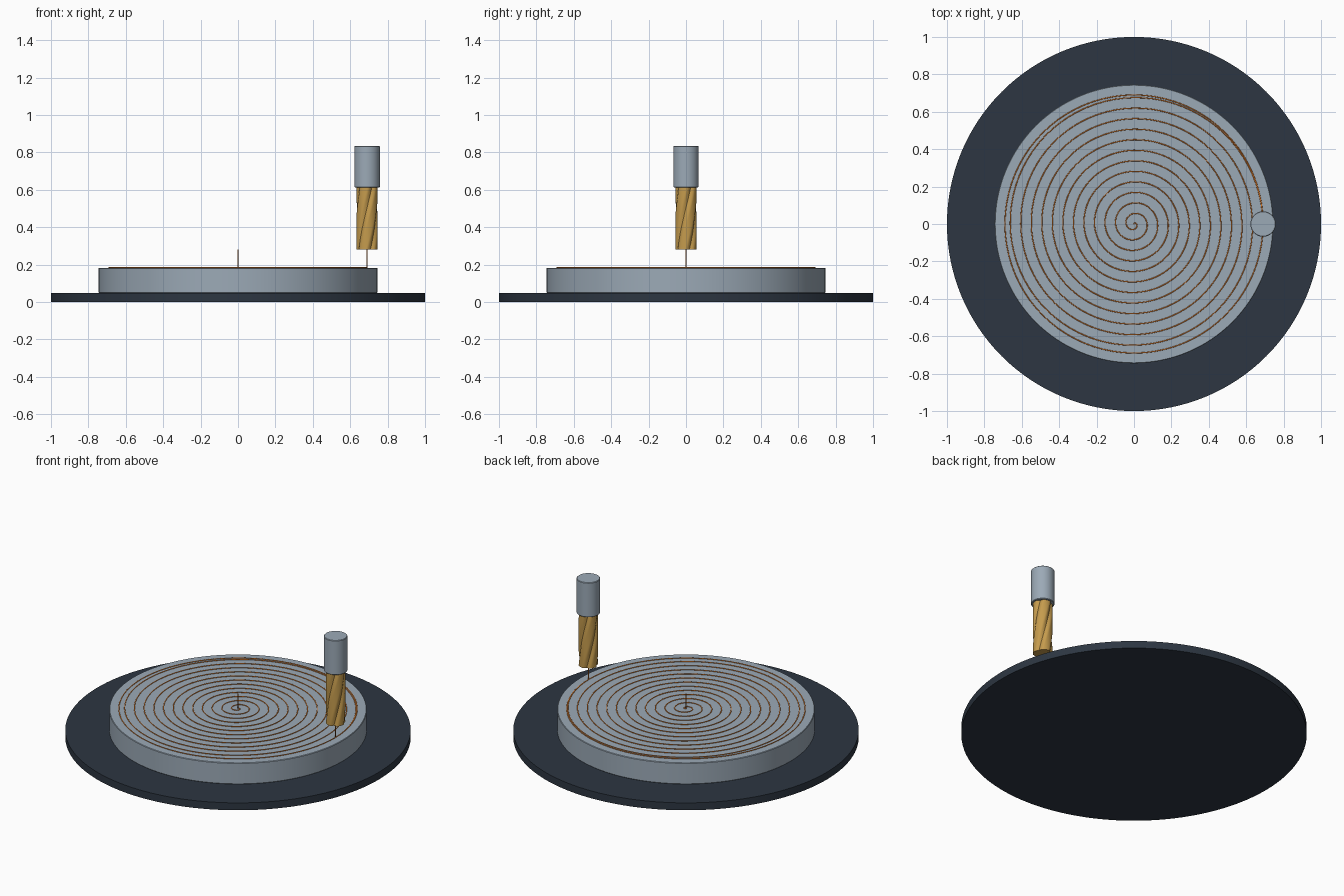
import bpy, bmesh, math
from mathutils import Vector

if "Cube" in bpy.data.objects:
    bpy.data.objects.remove(bpy.data.objects["Cube"])


def material(name, rgb):
    m = bpy.data.materials.new(name)
    m.diffuse_color = (*rgb, 1)
    m.use_nodes = True
    m.node_tree.nodes["Principled BSDF"].inputs["Base Color"].default_value = m.diffuse_color
    return m


DARK = material("dark slate", (0.026, 0.037, 0.054))
STEEL = material("steel grey", (0.33, 0.40, 0.47))
GOLD = material("gold coating", (0.56, 0.33, 0.075))
ORANGE = material("path orange", (0.90, 0.25, 0.03))

BASE_TOP, STOCK_TOP, TIP, NECK, TOOL_TOP = 0.047, 0.183, 0.28, 0.613, 0.834
TOOL_X = 0.69


def smooth(ob):
    bpy.ops.object.select_all(action='DESELECT')
    ob.select_set(True)
    bpy.context.view_layer.objects.active = ob
    bpy.ops.object.shade_smooth_by_angle(angle=math.radians(35))


def cylinder(name, radius, z0, z1, mat, x=0, bevel=0.0, sides=128):
    bpy.ops.mesh.primitive_cylinder_add(vertices=sides, radius=radius,
                                        depth=z1 - z0, location=(x, 0, (z0 + z1) / 2))
    ob = bpy.context.object
    ob.name = name
    ob.data.materials.append(mat)
    if bevel:
        b = ob.modifiers.new("edge", 'BEVEL')
        b.width, b.segments = bevel, 1
    smooth(ob)
    return ob


# Table and round workpiece
cylinder("turntable", 1.0, 0, BASE_TOP, DARK)
cylinder("workpiece", 0.745, BASE_TOP, STOCK_TOP, STEEL, bevel=0.003)

# Tool shank
cylinder("tool_shank", 0.068, NECK, TOOL_TOP, STEEL, x=TOOL_X, bevel=0.003, sides=64)

# Fluted cutter: a four-lobed section swept upward with a twist
bm = bmesh.new()
SIDES, LEVELS, FLUTES, TWIST = 48, 24, 4, math.radians(100)
rings = []
for j in range(LEVELS + 1):
    f = j / LEVELS
    ring = []
    for i in range(SIDES):
        a = math.tau * i / SIDES
        u = (a * FLUTES / math.tau) % 1.0
        r = 0.057 - 0.010 * max(0.0, 1 - abs(u - 0.25) / 0.25)
        t = a + TWIST * f
        ring.append(bm.verts.new((r * math.cos(t), r * math.sin(t), TIP + (NECK - TIP) * f)))
    rings.append(ring)
for lo, hi in zip(rings, rings[1:]):
    for i in range(SIDES):
        k = (i + 1) % SIDES
        bm.faces.new((lo[i], lo[k], hi[k], hi[i]))
bm.faces.new(rings[0][::-1])
bm.faces.new(rings[-1])
mesh = bpy.data.meshes.new("fluted_cutter")
bm.to_mesh(mesh)
bm.free()
cutter = bpy.data.objects.new("fluted_cutter", mesh)
cutter.location.x = TOOL_X
mesh.materials.append(GOLD)
bpy.context.collection.objects.link(cutter)
smooth(cutter)

# Tool path: plunge at the centre, clockwise spiral, closing circle, retract
TURNS, STEPS, PATH_Z = 12.25, 80, STOCK_TOP + 0.001
points = [Vector((0, 0, TIP))]
n = int(TURNS * STEPS)
for i in range(n + STEPS + 1):
    r = TOOL_X * min(1.0, i / n)
    a = -math.tau * (i - n) / STEPS
    points.append(Vector((r * math.cos(a), r * math.sin(a), PATH_Z)))
points.append(Vector((TOOL_X, 0, TIP)))
curve = bpy.data.curves.new("tool_path", 'CURVE')
curve.dimensions = '3D'
curve.bevel_depth = 0.0028
curve.bevel_resolution = 1
curve.use_fill_caps = True
spline = curve.splines.new('POLY')
spline.points.add(len(points) - 1)
for p, co in zip(spline.points, points):
    p.co = (*co, 1)
curve.materials.append(ORANGE)
path = bpy.data.objects.new("tool_path", curve)
bpy.context.collection.objects.link(path)
bpy.ops.object.select_all(action='DESELECT')
path.select_set(True)
bpy.context.view_layer.objects.active = path
bpy.ops.object.convert(target='MESH')
